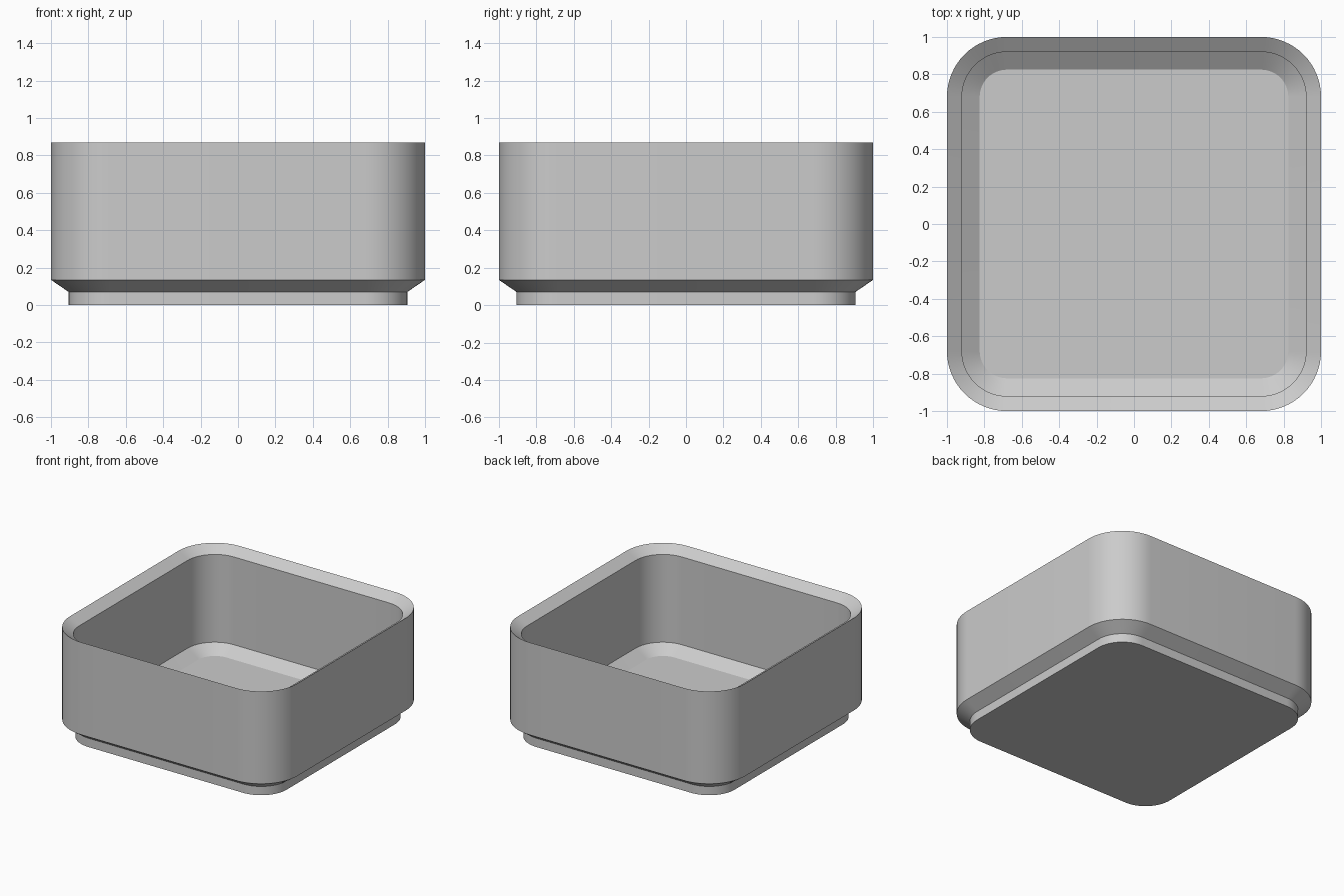
import bpy
import bmesh
import math

cube = bpy.data.objects.get("Cube")
if cube:
    bpy.data.objects.remove(cube, do_unlink=True)

CORE = 0.68          # centre of every corner arc
SEGMENTS = 16        # steps per rounded corner

# Wall section from the base outside, over the rim, to the floor: (half width, height)
SECTION = [
    (0.905, 0.0), (0.905, 0.07),      # stacking foot
    (1.0, 0.135), (1.0, 0.87),        # outer chamfer and wall
    (0.92, 0.815), (0.92, 0.117),     # bevelled rim and inner wall
    (0.825, 0.052),                   # inner chamfer down to the floor
]


def rounded_square(half, z):
    """Points of a rounded square, anticlockwise."""
    radius = half - CORE
    points = []
    for corner in range(4):
        mid = math.pi / 4 + corner * math.pi / 2
        cx = math.copysign(CORE, math.cos(mid))
        cy = math.copysign(CORE, math.sin(mid))
        for i in range(SEGMENTS + 1):
            a = corner * math.pi / 2 + i * math.pi / 2 / SEGMENTS
            points.append((cx + radius * math.cos(a), cy + radius * math.sin(a), z))
    return points


# Flat grey plastic
grey = bpy.data.materials.new("light grey")
grey.use_nodes = True
colour = (0.6, 0.6, 0.6, 1.0)
grey.diffuse_color = colour
grey.node_tree.nodes["Principled BSDF"].inputs["Base Color"].default_value = colour

# Open box: sweep the wall section around the rounded square
bm = bmesh.new()
rings = [[bm.verts.new(p) for p in rounded_square(h, z)] for h, z in SECTION]
for low, high in zip(rings, rings[1:]):
    for i in range(len(low)):
        j = (i + 1) % len(low)
        bm.faces.new((low[i], low[j], high[j], high[i]))

# Underside and floor
bm.faces.new(list(reversed(rings[0])))
bm.faces.new(rings[-1])

mesh = bpy.data.meshes.new("stacking_box")
bm.to_mesh(mesh)
bm.free()
mesh.materials.append(grey)
box = bpy.data.objects.new("stacking_box", mesh)
bpy.context.collection.objects.link(box)

# Smooth corners, crisp chamfer edges
bpy.ops.object.select_all(action="DESELECT")
box.select_set(True)
bpy.context.view_layer.objects.active = box
bpy.ops.object.shade_smooth_by_angle(angle=math.radians(30))
